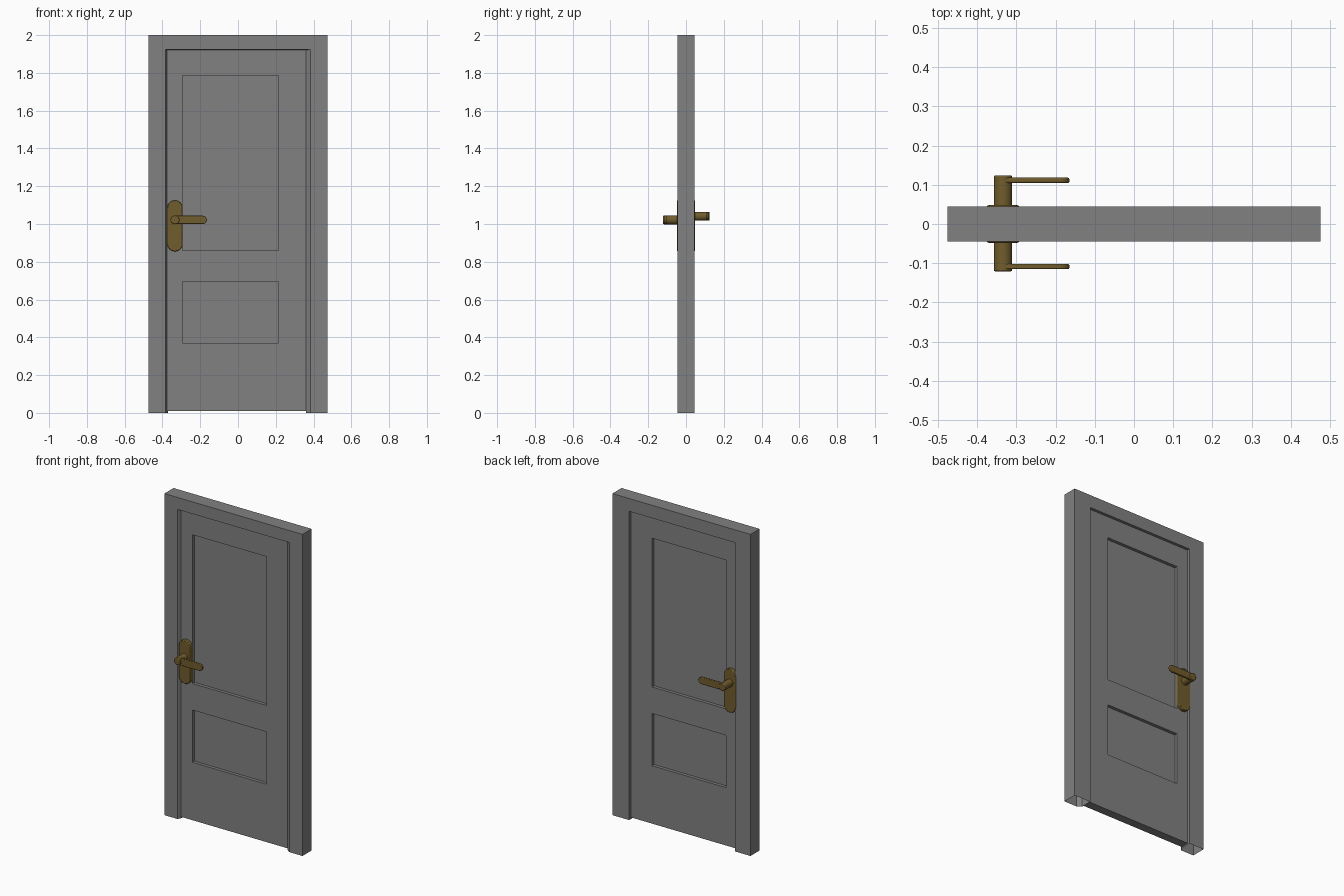
import bpy, bmesh, math

if "Cube" in bpy.data.objects:
    bpy.data.objects.remove(bpy.data.objects["Cube"])


def material(name, rgb):
    m = bpy.data.materials.new(name)
    m.diffuse_color = (*rgb, 1)
    m.use_nodes = True
    m.node_tree.nodes["Principled BSDF"].inputs["Base Color"].default_value = m.diffuse_color
    return m


GREY = material("grey_paint", (0.22, 0.22, 0.22))
BRASS = material("dark_brass", (0.165, 0.11, 0.026))


def make_object(name, bm, mat):
    bmesh.ops.recalc_face_normals(bm, faces=bm.faces)
    me = bpy.data.meshes.new(name)
    bm.to_mesh(me)
    bm.free()
    me.materials.append(mat)
    ob = bpy.data.objects.new(name, me)
    bpy.context.collection.objects.link(ob)
    return ob


# Door frame: mitred U, hollow section open at the floor
# profile points: left x, right x, top z, y
section = [(-.475, .475, 2.0, -.045), (-.385, .385, 1.925, -.045),
           (-.375, .36, 1.92, -.027), (-.37, .36, 1.92, .045),
           (-.475, .475, 2.0, .045)]
bm = bmesh.new()
rings = []
for xl, xr, zt, y in section:
    rings.append([bm.verts.new(p) for p in
                  ((xl, y, 0), (xl, y, zt), (xr, y, zt), (xr, y, 0))])
for i in range(len(rings)):
    a, b = rings[i], rings[(i + 1) % len(rings)]
    for j in range(3):
        bm.faces.new((a[j], a[j + 1], b[j + 1], b[j]))
make_object("door_frame", bm, GREY)

# Door leaf: gridded slab with two panels sunk into each side
xs = [-.375, -.295, .215, .36]
zs = [.01, .37, .695, .86, 1.785, 1.92]
HALF, SINK = .027, .02
bm = bmesh.new()
panels, borders = [], []
for s in (-1, 1):
    g = [[bm.verts.new((x, s * HALF, z)) for z in zs] for x in xs]
    for i in range(len(xs) - 1):
        for k in range(len(zs) - 1):
            f = bm.faces.new((g[i][k], g[i + 1][k], g[i + 1][k + 1], g[i][k + 1]))
            if i == 1 and k in (1, 3):
                panels.append((f, s))
    borders.append([c[0] for c in g] + g[-1][1:] +
                   [c[-1] for c in g[-2::-1]] + g[0][-2:0:-1])
fr, bk = borders
for i in range(len(fr)):
    j = (i + 1) % len(fr)
    bm.faces.new((fr[i], fr[j], bk[j], bk[i]))
bmesh.ops.recalc_face_normals(bm, faces=bm.faces)
for f, s in panels:
    new = bmesh.ops.extrude_discrete_faces(bm, faces=[f])["faces"][0]
    bmesh.ops.translate(bm, verts=new.verts, vec=(0, -s * SINK, 0))
make_object("door_leaf", bm, GREY)


def arc(cx, cz, r, a0, a1, n):
    return [(cx + r * math.cos(math.radians(a0 + (a1 - a0) * i / n)),
             cz + r * math.sin(math.radians(a0 + (a1 - a0) * i / n)))
            for i in range(n + 1)]


def prism(name, outline, y0, y1, bevel):
    bm = bmesh.new()
    a = [bm.verts.new((x, y0, z)) for x, z in outline]
    b = [bm.verts.new((x, y1, z)) for x, z in outline]
    bm.faces.new(a)
    bm.faces.new(b)
    for i in range(len(a)):
        j = (i + 1) % len(a)
        bm.faces.new((a[i], a[j], b[j], b[i]))
    ob = make_object(name, bm, BRASS)
    mod = ob.modifiers.new("soft_edge", "BEVEL")
    mod.width, mod.segments = bevel, 2
    mod.limit_method, mod.angle_limit = "ANGLE", math.radians(50)
    for p in ob.data.polygons:
        p.use_smooth = True
    bpy.context.view_layer.objects.active = ob
    ob.select_set(True)
    bpy.ops.object.shade_smooth_by_angle(angle=math.radians(35))
    ob.select_set(False)


# Handle sets: plate, spindle and lever on each side
for side, s, z, dy in (("front", -1, 1.022, 0), ("back", 1, 1.041, .003)):
    cx, r = -.334, .041
    plate = arc(cx, 1.125 - r, r, 0, 180, 12) + arc(cx, .855 + r, r, 180, 360, 12)
    prism(side + "_plate", plate, s * .02, s * .048, .004)
    prism(side + "_spindle", arc(cx, z, .0235, 0, 345, 23),
          s * .04, s * (.121 + dy), .004)
    lever = arc(-.187, z, .022, -90, 90, 8) + arc(cx, z, .022, 90, 270, 8)
    prism(side + "_lever", lever, s * (.102 + dy), s * (.115 + dy), .003)
